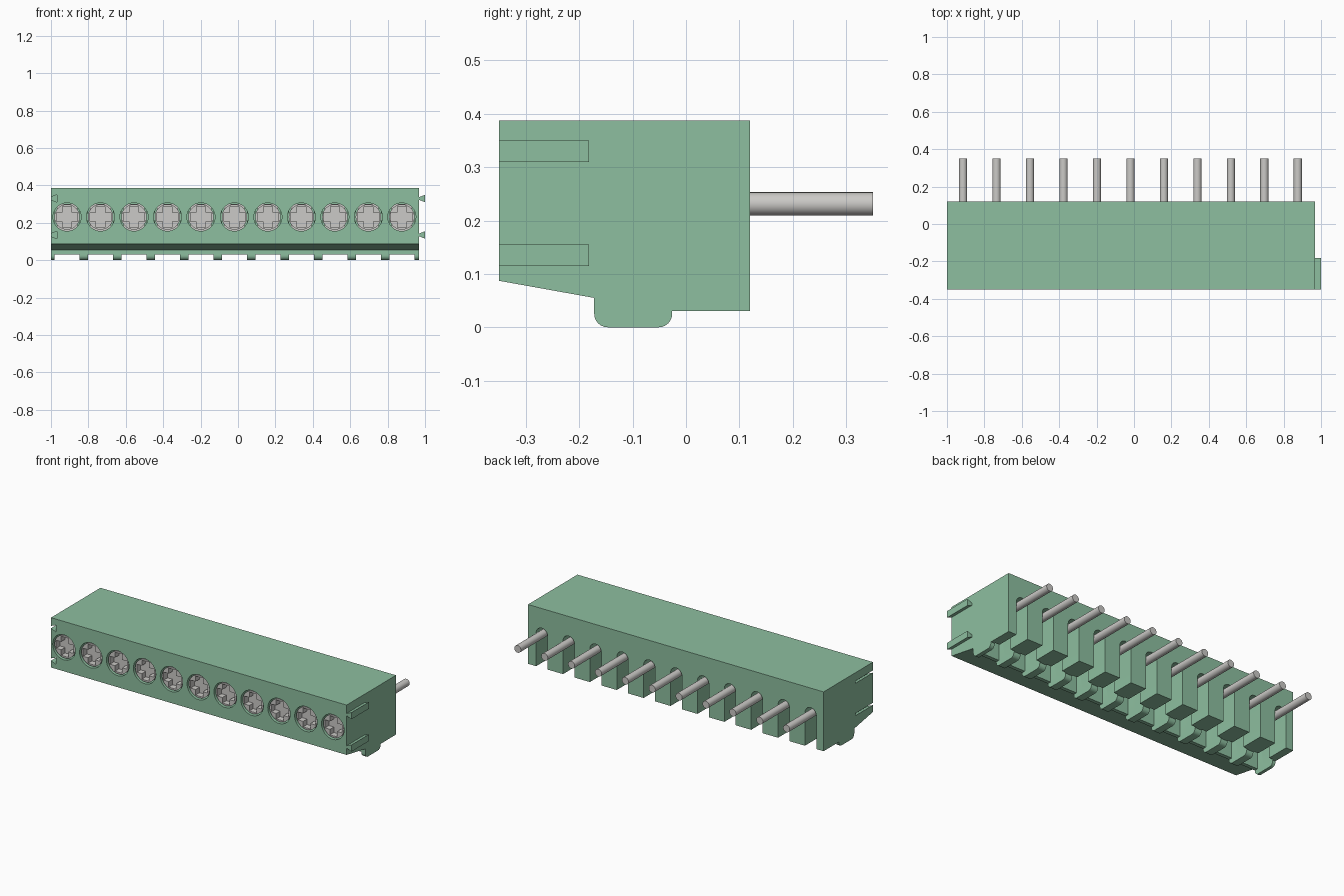
import bpy, bmesh, math

if "Cube" in bpy.data.objects:
    bpy.data.objects.remove(bpy.data.objects["Cube"])

PITCH, POLES = 0.179, 11
XS = [-0.914 + i * PITCH for i in range(POLES)]
ZC = 0.231  # height of screws and pins

green = bpy.data.materials.new("green_plastic")
green.diffuse_color = (0.27, 0.52, 0.35, 1)
green.use_nodes = True
green.node_tree.nodes["Principled BSDF"].inputs["Base Color"].default_value = green.diffuse_color
metal = bpy.data.materials.new("metal")
metal.diffuse_color = (0.6, 0.59, 0.57, 1)
metal.use_nodes = True
metal.node_tree.nodes["Principled BSDF"].inputs["Base Color"].default_value = metal.diffuse_color


def prism(bm, pts, a, b, axis):
    """Extrude a 2D outline from a to b along x (pts are y,z), or y (pts are x,z)."""
    place = {"x": lambda p, t: (t, p[0], p[1]), "y": lambda p, t: (p[0], t, p[1])}[axis]
    lo = [bm.verts.new(place(p, a)) for p in pts]
    hi = [bm.verts.new(place(p, b)) for p in pts]
    n = len(pts)
    faces = [bm.faces.new(lo), bm.faces.new(hi)]
    faces += [bm.faces.new((lo[i], lo[(i + 1) % n], hi[(i + 1) % n], hi[i])) for i in range(n)]
    bmesh.ops.recalc_face_normals(bm, faces=faces)


def arc(cx, cz, r, a0, a1, n):
    return [(cx + r * math.cos(math.radians(a0 + (a1 - a0) * i / n)),
             cz + r * math.sin(math.radians(a0 + (a1 - a0) * i / n))) for i in range(n + 1)]


def circle(cx, cz, r, n=32):
    return arc(cx, cz, r, 0, 360, n)[:-1]


def rect(x0, x1, z0, z1):
    return [(x0, z0), (x1, z0), (x1, z1), (x0, z1)]


def make(name, parts, mat=None):
    """Object from a list of (outline, start, end, axis) prisms."""
    bm = bmesh.new()
    for p in parts:
        prism(bm, *p)
    me = bpy.data.meshes.new(name)
    bm.to_mesh(me)
    bm.free()
    ob = bpy.data.objects.new(name, me)
    bpy.context.collection.objects.link(ob)
    if mat:
        me.materials.append(mat)
    return ob


def cut(ob, parts):
    """Subtract prisms from an object and discard the cutter."""
    cutter = make("cutter", parts)
    cutter.hide_render = True
    mod = ob.modifiers.new("cut", "BOOLEAN")
    mod.operation, mod.solver, mod.object = "DIFFERENCE", "EXACT", cutter
    bpy.context.view_layer.objects.active = ob
    bpy.ops.object.modifier_apply(modifier=mod.name)
    bpy.data.objects.remove(cutter)


def smooth(ob):
    bpy.ops.object.select_all(action="DESELECT")
    ob.select_set(True)
    bpy.context.view_layer.objects.active = ob
    bpy.ops.object.shade_smooth_by_angle(angle=math.radians(30))


def dovetail(x, z):
    return [(x, z - 0.007), (x + 0.032, z - 0.02), (x + 0.032, z + 0.02), (x, z + 0.007)]


# housing: side profile with sloped lip and rounded foot
profile = [(-0.35, 0.387), (-0.35, 0.087), (-0.172, 0.055)]
profile += arc(-0.147, 0.025, 0.025, 180, 270, 6) + arc(-0.051, 0.025, 0.025, 270, 360, 6)
profile += [(-0.026, 0.03), (0.12, 0.03), (0.12, 0.387)]
housing = make("housing", [(profile, -1.0, 0.968, "x")], green)

# screw holes, open cells, rear pin slots with round tops, gaps between feet
cut(housing, [(circle(x, ZC, 0.075), -0.4, -0.14, "y") for x in XS])
cut(housing, [(rect(x - 0.067, x + 0.067, -0.1, 0.32), -0.15, -0.02, "y") for x in XS])
cut(housing, [([(x - 0.038, -0.1), (x + 0.038, -0.1)] + arc(x, ZC, 0.038, 0, 180, 12),
               -0.06, 0.2, "y") for x in XS])
cut(housing, [(rect(x - 0.067, x + 0.067, -0.1, 0.031), -0.3, -0.1, "y") for x in XS])
# dovetail grooves on the left end
cut(housing, [([(-1.01, z - 0.004)] + dovetail(-1.0, z) + [(-1.01, z + 0.004)],
               -0.4, -0.182, "y") for z in (0.135, 0.33)])
smooth(housing)

# dovetail keys on the right end
make("dovetail_keys", [(dovetail(0.968, z), -0.35, -0.182, "y") for z in (0.135, 0.33)], green)

# screws with cross recess
w, l = 0.024, 0.057
plus = [(w, w), (w, l), (-w, l), (-w, w), (-l, w), (-l, -w),
        (-w, -w), (-w, -l), (w, -l), (w, -w), (l, -w), (l, w)]
screw = make("screw_1", [(circle(0, 0, 0.068), -0.342, -0.13, "y")], metal)
cut(screw, [(plus, -0.4, -0.305, "y")])
smooth(screw)

# solder pins and clamp plates inside the cells
pin = make("pin_1", [(circle(0, 0, 0.022, 24), -0.08, 0.35, "y")], metal)
smooth(pin)
clamp = make("clamp_1", [(rect(-0.055, 0.055, -0.11, 0.07), -0.125, -0.065, "y")], metal)

# one set per pole
for part in (screw, pin, clamp):
    for i, x in enumerate(XS):
        ob = part
        if i:
            ob = part.copy()
            ob.name = part.name.replace("_1", f"_{i + 1}")
            bpy.context.collection.objects.link(ob)
        ob.location = (x, 0, ZC)
